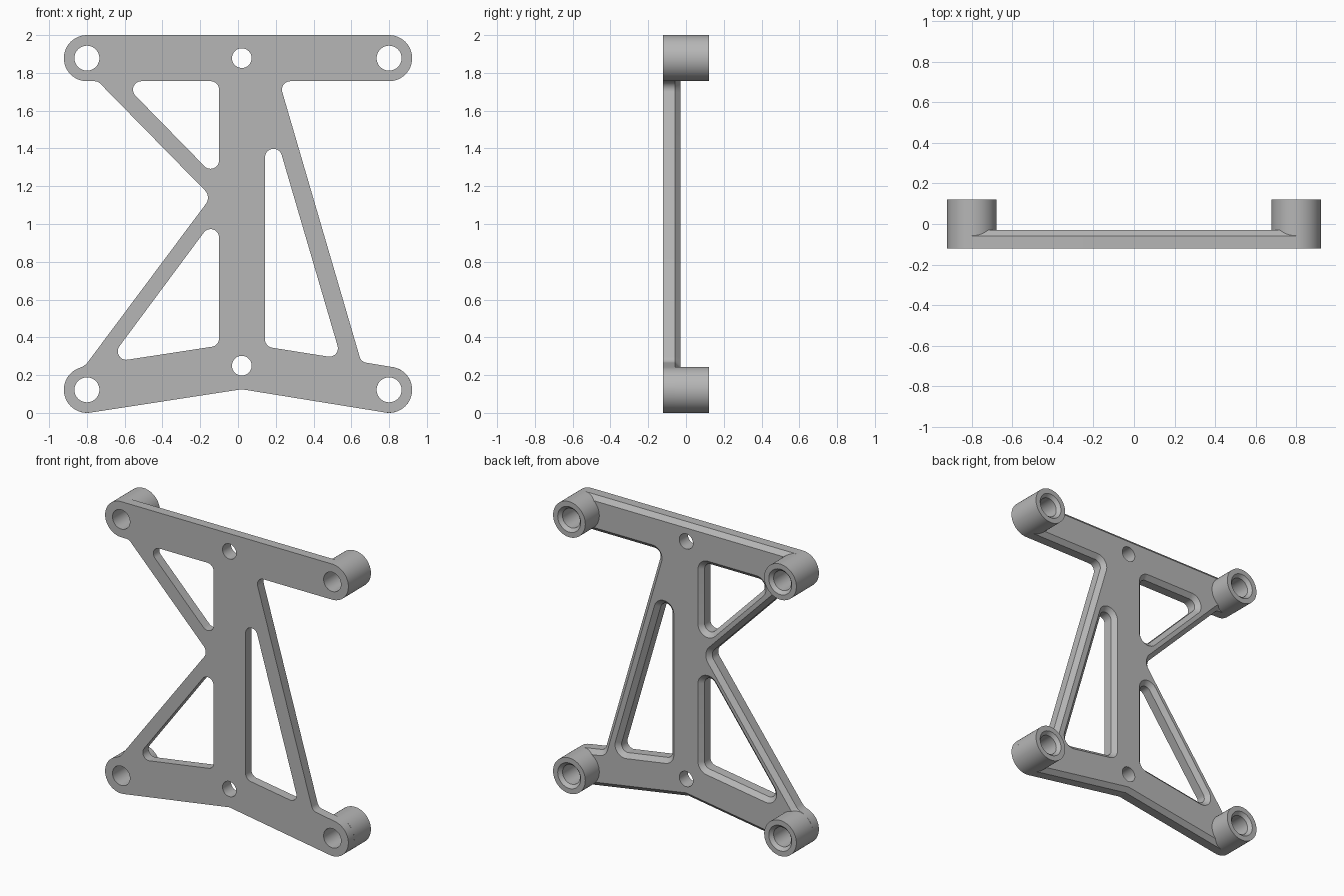
import bpy
import bmesh
from math import cos, sin, tan, pi
from mathutils import Vector

cube = bpy.data.objects.get("Cube")
if cube:
    bpy.data.objects.remove(cube, do_unlink=True)

grey = bpy.data.materials.new("plain grey")
grey.use_nodes = True
colour = (0.47, 0.47, 0.47, 1)
grey.diffuse_color = colour
grey.node_tree.nodes["Principled BSDF"].inputs["Base Color"].default_value = colour

FRONT, EDGE, BACK, BOSS_BACK = -0.122, -0.058, -0.03, 0.122
CHAMFER = 0.03
BOSS_R, BORE_R, SINK_R, SCREW_R, FILLET = 0.122, 0.066, 0.087, 0.052, 0.045
BOSSES = [(x, z) for x in (-0.8, 0.8) for z in (0.122, 1.878)]
SCREWS = [(0.02, 0.25), (0.02, 1.878)]


def rounded(corners, steps=12):
    """Polygon of (x, z, radius) corners with every corner filleted."""
    pts = []
    for i, (x, z, r) in enumerate(corners):
        p = Vector((x, z))
        u = (Vector(corners[i - 1][:2]) - p).normalized()
        v = (Vector(corners[(i + 1) % len(corners)][:2]) - p).normalized()
        if r == 0:
            pts.append(p)
            continue
        half = u.angle(v) / 2
        centre = p + (u + v).normalized() * r / sin(half)
        a = p + u * r / tan(half) - centre
        turn = a.angle_signed(p + v * r / tan(half) - centre)
        for k in range(steps + 1):
            t = -turn * k / steps
            pts.append(centre + Vector((a.x * cos(t) - a.y * sin(t),
                                        a.x * sin(t) + a.y * cos(t))))
    clean = []
    for p in pts:
        if not clean or (p - clean[-1]).length > 0.002:
            clean.append(p)
    if (clean[0] - clean[-1]).length < 0.002:
        clean.pop()
    return clean


def circle(x, z, r, n=48):
    """Clockwise circle."""
    return [Vector((x + r * cos(2 * pi * k / n), z - r * sin(2 * pi * k / n)))
            for k in range(n)]


def offset(pts, d):
    """Shift a closed loop to its left by d with mitred corners."""
    out = []
    for i, p in enumerate(pts):
        e = (p - pts[i - 1]).normalized()
        f = (pts[(i + 1) % len(pts)] - p).normalized()
        n, m = Vector((-e.y, e.x)), Vector((-f.y, f.x))
        out.append(p + (n + m) * d / (1 + n.dot(m)))
    return out


def ring(bm, pts, y):
    return [bm.verts.new((p.x, y, p.y)) for p in pts]


def bridge(bm, a, b):
    for i in range(len(a)):
        j = (i + 1) % len(a)
        bm.faces.new((a[i], b[i], b[j], a[j]))


def cap(bm, rings, side):
    """Fill between an outline and its holes, facing -y or +y."""
    edges = [bm.edges.get((r[i - 1], r[i])) for r in rings for i in range(len(r))]
    made = bmesh.ops.triangle_fill(bm, edges=edges, use_beauty=True,
                                   normal=(0, side, 0))["geom"]
    for f in made:
        if isinstance(f, bmesh.types.BMFace):
            f.normal_update()
            if f.normal.y * side < 0:
                f.normal_flip()


def finish(bm, name):
    mesh = bpy.data.meshes.new(name)
    bm.to_mesh(mesh)
    bm.free()
    mesh.materials.append(grey)
    ob = bpy.data.objects.new(name, mesh)
    bpy.context.collection.objects.link(ob)
    bpy.ops.object.select_all(action="DESELECT")
    ob.select_set(True)
    bpy.context.view_layer.objects.active = ob
    bpy.ops.object.shade_smooth_by_angle(angle=0.26)
    return ob


# Outer outline, counter-clockwise
outline = rounded([
    (-0.922, -0.02, BOSS_R), (0.02, 0.125, 0), (0.922, -0.021, BOSS_R),
    (0.922, 0.225, BOSS_R), (0.652, 0.27, FILLET), (0.2175, 1.756, FILLET),
    (0.922, 1.756, BOSS_R), (0.922, 2, BOSS_R), (-0.922, 2, BOSS_R),
    (-0.922, 1.756, BOSS_R), (-0.742, 1.756, FILLET), (-0.142, 1.144, 0.055),
    (-0.81, 0.249, 0.08), (-0.922, 0.208, BOSS_R)])

# Triangular windows, clockwise
windows = [
    [(-0.618, 1.756), (-0.1, 1.756), (-0.1, 1.227)],
    [(-0.1, 1.064), (-0.1, 0.356), (-0.693, 0.265)],
    [(0.143, 1.667), (0.547, 0.287), (0.143, 0.351)]]

# Frame plate with chamfered rear edges
bm = bmesh.new()
fronts, backs = [], []
loops = [outline] + [rounded([(x, z, FILLET) for x, z in w]) for w in windows]
for loop in loops:
    a, b = ring(bm, loop, FRONT), ring(bm, loop, EDGE)
    c = ring(bm, offset(loop, CHAMFER), BACK)
    bridge(bm, a, b)
    bridge(bm, b, c)
    fronts.append(a)
    backs.append(c)

# Straight round holes
holes = [(x, z, BORE_R) for x, z in BOSSES] + [(x, z, SCREW_R) for x, z in SCREWS]
for x, z, r in holes:
    pts = circle(x, z, r)
    a, b = ring(bm, pts, FRONT), ring(bm, pts, BACK)
    bridge(bm, a, b)
    fronts.append(a)
    backs.append(b)
cap(bm, fronts, -1)
cap(bm, backs, 1)
finish(bm, "frame_plate")

# Mounting bosses with countersunk bores
section = [(BOSS_R, EDGE), (BOSS_R, BOSS_BACK), (SINK_R, BOSS_BACK),
           (BORE_R, 0.1), (BORE_R, BACK)]
for x, z in BOSSES:
    bm = bmesh.new()
    rings = [ring(bm, circle(x, z, r)[::-1], y) for r, y in section]
    for a, b in zip(rings, rings[1:]):
        bridge(bm, a, b)
    name = ("upper" if z > 1 else "lower") + ("_left" if x > 0 else "_right")
    finish(bm, name + "_boss")
